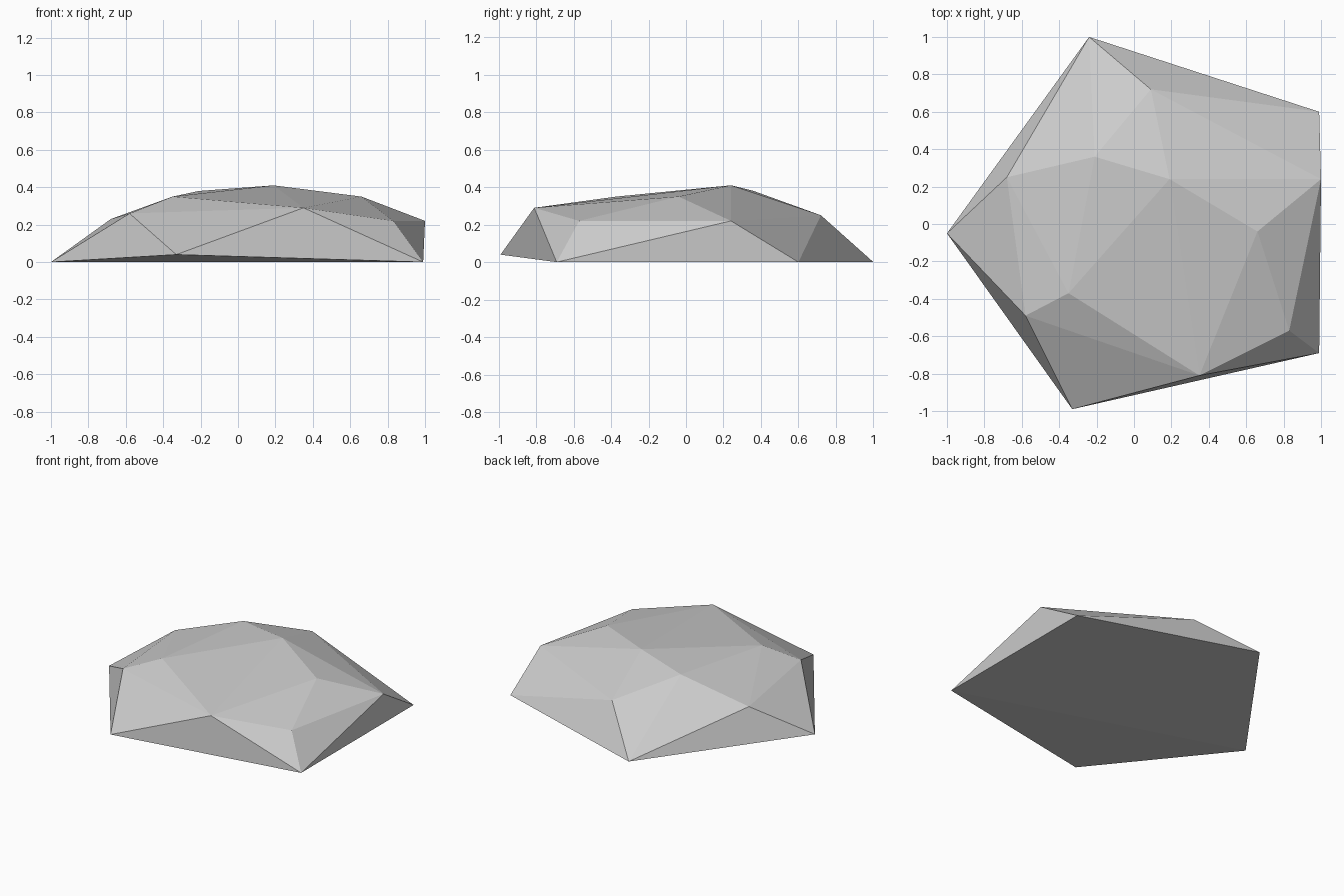
import bpy
import bmesh

default_cube = bpy.data.objects.get("Cube")
if default_cube:
    bpy.data.objects.remove(default_cube, do_unlink=True)

# Stone colour
stone = bpy.data.materials.new("stone_grey")
stone.use_nodes = True
grey = (0.6, 0.6, 0.6, 1.0)
stone.diffuse_color = grey
stone.node_tree.nodes["Principled BSDF"].inputs["Base Color"].default_value = grey

# Ground outline, with the front corner slightly lifted
ground = [(-1, -0.05, 0), (-0.33, -0.99, 0.04), (0.99, -0.69, 0),
          (0.99, 0.6, 0), (-0.24, 1, 0)]

# Shoulder ring
shoulder = [(-0.58, -0.49, 0.26), (0.35, -0.81, 0.29), (0.83, -0.57, 0.22),
            (1, 0.24, 0.22), (0.09, 0.72, 0.25), (-0.68, 0.25, 0.23)]

# Crown, around the peak
crown = [(-0.21, 0.36, 0.38), (0.19, 0.24, 0.41),
         (0.66, -0.04, 0.35), (-0.35, -0.37, 0.35)]

# Wrap the corners in flat facets
bm = bmesh.new()
for corner in ground + shoulder + crown:
    bm.verts.new(corner)
bmesh.ops.convex_hull(bm, input=bm.verts)
bmesh.ops.recalc_face_normals(bm, faces=bm.faces)

# Flat-shaded rock
mesh = bpy.data.meshes.new("rock")
bm.to_mesh(mesh)
bm.free()
mesh.materials.append(stone)
rock = bpy.data.objects.new("rock", mesh)
bpy.context.collection.objects.link(rock)
